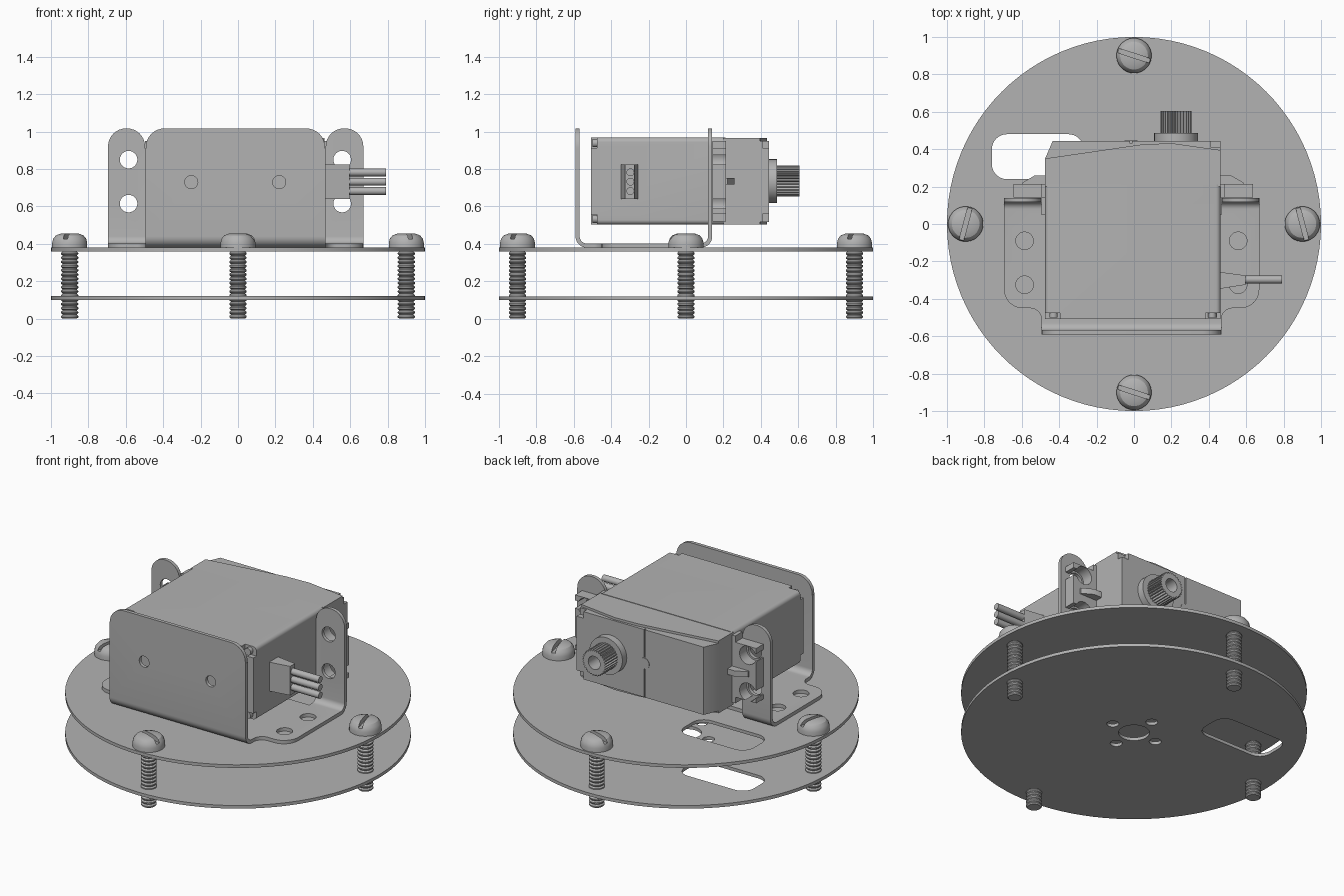
import bpy, bmesh, math
from mathutils import Vector, Matrix

if "Cube" in bpy.data.objects:
    bpy.data.objects.remove(bpy.data.objects["Cube"])

grey = bpy.data.materials.new("plain grey")
grey.use_nodes = True
grey.diffuse_color = (0.45, 0.45, 0.45, 1)
grey.node_tree.nodes["Principled BSDF"].inputs["Base Color"].default_value = grey.diffuse_color


def finish(name, bm):
    bmesh.ops.remove_doubles(bm, verts=bm.verts, dist=1e-5)
    bmesh.ops.recalc_face_normals(bm, faces=bm.faces)
    mesh = bpy.data.meshes.new(name)
    bm.to_mesh(mesh)
    bm.free()
    mesh.materials.append(grey)
    ob = bpy.data.objects.new(name, mesh)
    bpy.context.collection.objects.link(ob)
    return ob


def rounded(points, steps=8):
    """Outline whose corners (u, v, radius) are filleted."""
    out = []
    for i, p in enumerate(points):
        c = Vector(p[:2])
        r = p[2] if len(p) > 2 else 0
        if not r:
            out.append(c)
            continue
        a = (Vector(points[i - 1][:2]) - c).normalized()
        b = (Vector(points[(i + 1) % len(points)][:2]) - c).normalized()
        half = a.angle(b) / 2
        centre = c + (a + b).normalized() * (r / math.sin(half))
        s = c + a * (r / math.tan(half)) - centre
        e = c + b * (r / math.tan(half)) - centre
        for k in range(steps + 1):
            d = s.lerp(e, k / steps) if steps == 1 else None
            t, w = k / steps, math.pi - 2 * half
            d = (s * math.sin((1 - t) * w) + e * math.sin(t * w)) / math.sin(w)
            out.append(centre + d)
    return out


PLANES = {"xy": lambda u, v, w: (u, v, w), "xz": lambda u, v, w: (u, w, v),
          "yz": lambda u, v, w: (w, u, v)}


def prism(name, points, plane, lo, hi):
    bm = bmesh.new()
    place = PLANES[plane]
    outline = rounded(points)
    rings = [[bm.verts.new(place(p[0], p[1], w)) for p in outline] for w in (lo, hi)]
    n = len(outline)
    bm.faces.new(rings[0])
    bm.faces.new(rings[1])
    for i in range(n):
        j = (i + 1) % n
        bm.faces.new((rings[0][i], rings[0][j], rings[1][j], rings[1][i]))
    return finish(name, bm)


def rect(u0, u1, v0, v1, r=0):
    return [(u0, v0, r), (u1, v0, r), (u1, v1, r), (u0, v1, r)]


def circle(u, v, r, n=32):
    return [(u + r * math.cos(k * math.tau / n), v + r * math.sin(k * math.tau / n)) for k in range(n)]


def box(name, x0, x1, y0, y1, z0, z1):
    return prism(name, rect(x0, x1, y0, y1), "xy", z0, z1)


def lathe(name, profile, n=32):
    bm = bmesh.new()
    vs = [bm.verts.new((r, 0, h)) for r, h in profile]
    edges = [bm.edges.new(pair) for pair in zip(vs, vs[1:])]
    bmesh.ops.spin(bm, geom=vs + edges, cent=(0, 0, 0), axis=(0, 0, 1),
                   angle=math.tau, steps=n, use_merge=True)
    return finish(name, bm)


def carve(ob, *cutters, operation="DIFFERENCE"):
    """Apply boolean cutters and discard them."""
    for c in cutters:
        m = ob.modifiers.new("cut", "BOOLEAN")
        m.object, m.operation, m.solver = c, operation, "EXACT"
    bpy.context.view_layer.update()
    mesh = bpy.data.meshes.new_from_object(ob.evaluated_get(bpy.context.evaluated_depsgraph_get()))
    ob.modifiers.clear()
    ob.data = mesh
    for c in cutters:
        bpy.data.objects.remove(c)
    return ob


def hole(plane, u, v, r, lo, hi):
    return prism("cutter", circle(u, v, r, 24), plane, lo, hi)


# Round plates with a cable slot; the lower one has a shaft hole pattern
for name, z in (("lower_plate", 0.1), ("upper_plate", 0.36)):
    plate = prism(name, circle(0, 0, 1, 96), "xy", z, z + 0.02)
    carve(plate, prism("cutter", rect(-0.76, -0.27, 0.24, 0.48, 0.08), "xy", z - 0.1, z + 0.1))
    if name == "lower_plate":
        carve(plate, hole("xy", 0, 0, 0.09, 0, 0.2),
              *[hole("xy", x, y, 0.035, 0, 0.2) for x, y in ((0.16, 0), (-0.16, 0), (0, 0.16), (0, -0.16))])

# Four slotted screws with threaded shafts
thread = [(0, 0)]
for k in range(16):
    h = k * 0.0225
    thread += [(0.038, h), (0.046, h + 0.007), (0.046, h + 0.014), (0.038, h + 0.021)]
thread += [(0.038, 0.37), (0, 0.37)]
for side, x, y, angle in (("left", 0.9, 0, 105), ("right", -0.9, 0, 75),
                          ("front", 0, -0.9, -18), ("back", 0, 0.9, -18)):
    head = lathe("screw_head_" + side, [(0, 0.375), (0.094, 0.375), (0.094, 0.405), (0.088, 0.428),
                                        (0.074, 0.445), (0.05, 0.454), (0, 0.457)])
    carve(head, box("cutter", -0.2, 0.2, -0.012, 0.012, 0.425, 0.5))
    shaft = lathe("screw_shaft_" + side, thread, 20)
    head.matrix_world = Matrix.Translation((x, y, 0)) @ Matrix.Rotation(math.radians(angle), 4, "Z")
    shaft.location = (x, y, 0)

# Bent sheet bracket: folded strip trimmed by its footprint and front outline
bracket = prism("bracket", [(-0.59, 1.1), (-0.59, 0.38, 0.06), (0.14, 0.38, 0.06), (0.14, 1.1),
                            (0.118, 1.1), (0.118, 0.402, 0.038), (-0.568, 0.402, 0.038), (-0.568, 1.1)],
                "yz", -0.8, 0.8)
L, R, W0, W1, top = -0.695, 0.67, -0.495, 0.467, 1.017
footprint = prism("cutter", [(L, 0.3), (L, -0.45, 0.1), (W0, -0.45, 0.06), (W0, -0.7), (W1, -0.7),
                             (W1, -0.45, 0.06), (R, -0.45, 0.1), (R, 0.3), (W1, 0.3), (W1, 0.05),
                             (W0, 0.05), (W0, 0.3)], "xy", 0.2, 1.3)
outline = prism("cutter", [(L - 0.01, 0.3), (L - 0.01, 0.6), (L, 0.6), (L, top, 0.096), (W0 - 0.002, top, 0.096),
                           (W0 - 0.002, 0.91), (W0 + 0.002, 0.91), (W0 + 0.002, top, 0.1),
                           (W1 - 0.002, top, 0.1), (W1 - 0.002, 0.91), (W1 + 0.002, 0.91),
                           (W1 + 0.002, top, 0.096), (R, top, 0.096), (R, 0.6), (R + 0.01, 0.6),
                           (R + 0.01, 0.3)], "xz", -0.9, 0.9)
carve(bracket, footprint, outline, operation="INTERSECT")
for x in (-0.585, 0.557):
    carve(bracket, *[hole("xy", x, y, 0.047, 0.3, 0.5) for y in (-0.09, -0.325)],
          *[hole("xz", x, z, 0.047, 0, 0.3) for z in (0.85, 0.615)])
carve(bracket, *[hole("xz", x, 0.73, 0.035, -0.7, -0.5) for x in (-0.25, 0.22)])

# Servo case with recessed front corners
X0, X1, Z0, Z1 = -0.475, 0.463, 0.503, 0.968
case = prism("servo_case", rect(X0, X1, Z0, Z1, 0.025), "xz", -0.507, 0.21)
carve(case, *[box("cutter", x - 0.08, x + 0.08, -0.6, -0.475, z - 0.055, z + 0.055)
              for x in (X0, X1) for z in (Z0, Z1)])
for i, x in enumerate((X0 + 0.045, X1 - 0.045)):
    for j, z in enumerate((Z0 + 0.03, Z1 - 0.03)):
        prism("case_screw_%d%d" % (i, j), circle(x, z, 0.022, 16), "xz", -0.5, -0.47)

# Gearbox cover with a slanted back face
prism("gearbox_cover", [(X0, 0.2), (X1, 0.2), (X1, 0.395), (0.2, 0.432), (0.04, 0.425), (X0, 0.35)],
      "xy", Z0, Z1 - 0.003)
back = prism("gearbox_back", [(X0, 0.25), (X1, 0.25), (X1, 0.443), (-0.435, 0.443), (X0, 0.35)],
             "xy", Z0 + 0.015, Z1 - 0.018)
carve(back, box("cutter", -0.022, -0.012, 0.43, 0.5, 0.4, 1.1),
      *[box("cutter", x - 0.05, x + 0.05, 0.41, 0.5, z - 0.06, z + 0.06) for x in (X1,) for z in (Z0, Z1)])
prism("seam_boss", circle(-0.017, 0.735, 0.035, 20), "xz", 0.4, 0.446)

# Output shaft: collar and toothed spline with a bore
prism("output_collar", circle(0.225, 0.735, 0.117, 40), "xz", 0.43, 0.487)
teeth = 30
spline = prism("output_spline", [(0.225 + r * math.cos(a), 0.735 + r * math.sin(a))
                                 for k in range(teeth) for r, a in
                                 ((0.073, (k - 0.25) * math.tau / teeth), (0.083, k * math.tau / teeth),
                                  (0.083, (k + 0.25) * math.tau / teeth))], "xz", 0.48, 0.605)
carve(spline, hole("xz", 0.225, 0.735, 0.042, 0.5, 0.7))

# Mounting tabs with open screw holes and a stiffening rib
for side, s, edge, tip, hx in (("right", -1, X0, -0.645, -0.585), ("left", 1, X1, 0.635, 0.557)):
    tab = box("mounting_tab_" + side, *sorted((edge - s * 0.02, tip)), 0.141, 0.213, 0.56, 0.91)
    for z in (0.85, 0.615):
        carve(tab, hole("xz", hx, z, 0.058, 0, 0.4),
              box("cutter", *sorted((hx, hx + s * 0.3)), 0, 0.4, z - 0.025, z + 0.025))
    prism("tab_rib_" + side, [(edge, 0.2), (tip - s * 0.05, 0.2), (tip - s * 0.05, 0.222),
                              (edge + s * 0.055, 0.26), (edge, 0.26)], "xy", 0.717, 0.753)
    box("tab_root_" + side, *sorted((edge - s * 0.02, edge + s * 0.022)), 0.141, 0.213, 0.52, 0.95)

# Cable outlet and three wires
prism("cable_outlet", [(0.45, -0.348), (0.5, -0.34), (0.595, -0.325), (0.595, -0.275), (0.5, -0.262), (0.45, -0.255)],
      "xy", 0.64, 0.825)
for i, z in enumerate((0.682, 0.732, 0.782)):
    prism("wire_%d" % (i + 1), circle(-0.297, z, 0.021, 16), "yz", 0.55, 0.79)

# Smooth curved surfaces while keeping edges crisp
bpy.ops.object.select_all(action="DESELECT")
for ob in bpy.context.scene.objects:
    if ob.type == "MESH":
        ob.select_set(True)
        bpy.context.view_layer.objects.active = ob
bpy.ops.object.shade_smooth_by_angle(angle=math.radians(30))
